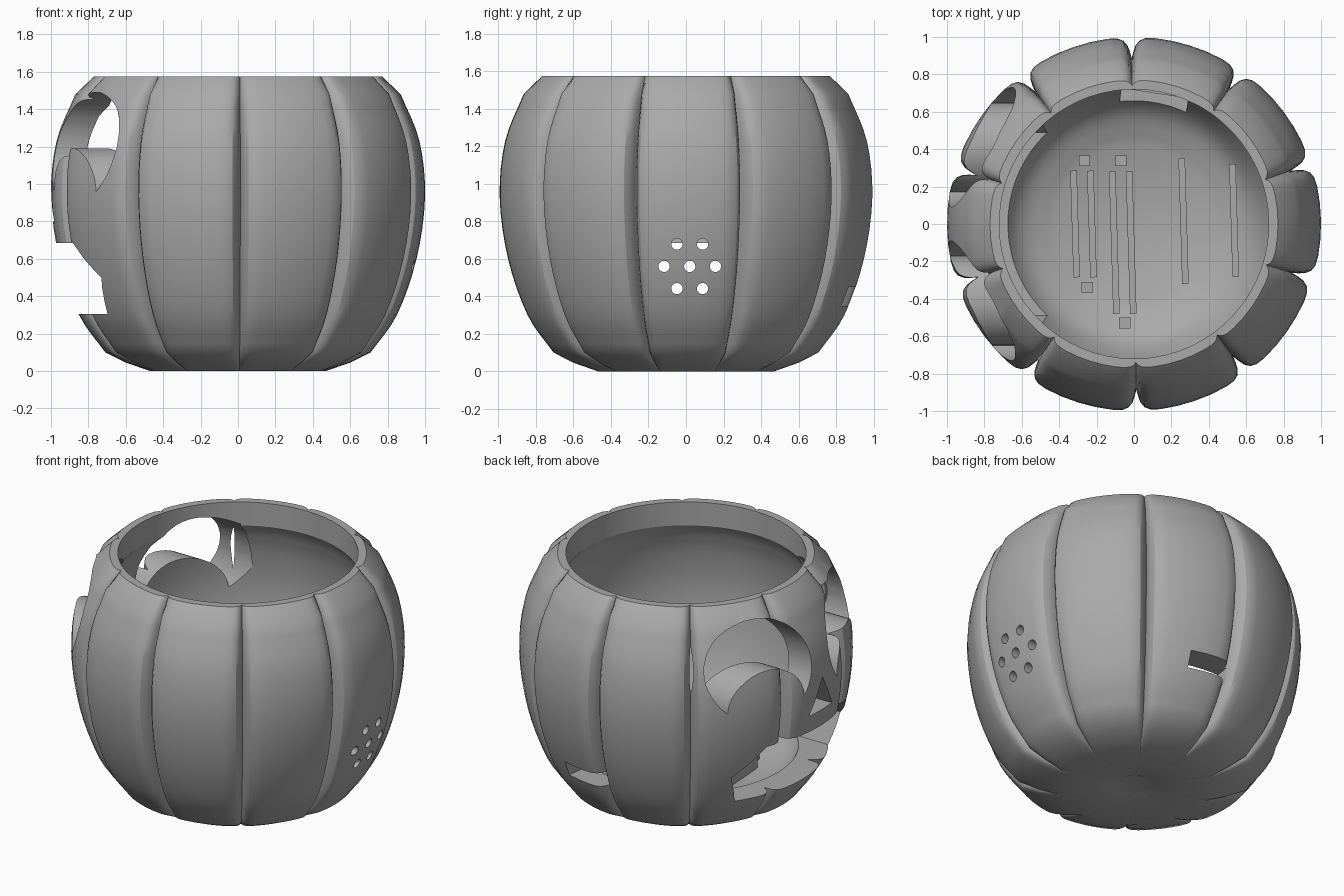
import bpy, bmesh, math
from mathutils import Vector, Matrix

cube = bpy.data.objects.get("Cube")
if cube:
    bpy.data.objects.remove(cube)

grey = bpy.data.materials.new("plain_grey")
grey.use_nodes = True
grey.diffuse_color = (0.4, 0.4, 0.4, 1)
grey.node_tree.nodes["Principled BSDF"].inputs["Base Color"].default_value = (0.4, 0.4, 0.4, 1)


def make_object(name, bm):
    bmesh.ops.recalc_face_normals(bm, faces=bm.faces)
    mesh = bpy.data.meshes.new(name)
    bm.to_mesh(mesh)
    bm.free()
    mesh.materials.append(grey)
    obj = bpy.data.objects.new(name, mesh)
    bpy.context.collection.objects.link(obj)
    return obj


def smooth_path(points, steps=4):
    """Catmull-Rom curve through the points."""
    pts = [Vector(p) for p in points]
    ext = [2 * pts[0] - pts[1]] + pts + [2 * pts[-1] - pts[-2]]
    out = []
    for a, b, c, d in zip(ext, ext[1:], ext[2:], ext[3:]):
        for k in range(steps):
            t = k / steps
            out.append(0.5 * (2 * b + (c - a) * t + (2 * a - 5 * b + 4 * c - d) * t * t
                              + (3 * b - a - 3 * c + d) * t ** 3))
    return out + [pts[-1]]


# Profile points: rib radius, groove radius, height
outer = smooth_path([(0.71, 0.65, 0.1), (0.85, 0.76, 0.3), (0.955, 0.85, 0.6), (1.0, 0.885, 0.93),
                     (0.97, 0.87, 1.23), (0.87, 0.80, 1.48)])
inner = smooth_path([(0.76, 0.76, 1.36), (0.81, 0.81, 1.2), (0.835, 0.835, 0.95), (0.80, 0.80, 0.65),
                     (0.72, 0.72, 0.4), (0.61, 0.61, 0.22), (0.42, 0.42, 0.13)])
profile = ([Vector(p) for p in [(0.12, 0.12, 0), (0.47, 0.47, 0), (0.6, 0.56, 0.045)]] + outer
           + [Vector(p) for p in [(0.77, 0.74, 1.575), (0.72, 0.72, 1.575), (0.72, 0.72, 1.42)]] + inner)

# Ribbed shell: ten pillow ribs with narrow grooves, hollow inside
RIBS = 10
half = [(0, 0), (0.3, 0), (0.6, 0), (0.76, 0.04), (0.86, 0.16), (0.93, 0.4), (0.97, 0.7)]
section = [(-u, f) for u, f in reversed(half[1:])] + half + [(1, 1)]
bm = bmesh.new()
rings = []
for rib_r, groove_r, z in profile:
    ring = []
    for i in range(RIBS):
        for u, f in section:
            a = math.radians(0.8 + 36 * i + 18 * u)
            r = rib_r + (groove_r - rib_r) * f
            ring.append(bm.verts.new((r * math.cos(a), r * math.sin(a), z)))
    rings.append(ring)
n = len(rings[0])
for low, high in zip(rings, rings[1:]):
    for j in range(n):
        k = (j + 1) % n
        bm.faces.new((low[j], low[k], high[k], high[j]))
for ring, z in ((rings[0], 0.05), (rings[-1], 0.1)):
    tip = bm.verts.new((0, 0, z))
    for j in range(n):
        bm.faces.new((ring[j], ring[(j + 1) % n], tip))
shell = make_object("ribbed_shell", bm)


def prism(bm, outline, x0, x1):
    """Extrude a y-z outline along x."""
    a = [bm.verts.new((x0, y, z)) for y, z in outline]
    b = [bm.verts.new((x1, y, z)) for y, z in outline]
    bm.faces.new(a)
    bm.faces.new(b[::-1])
    for j in range(len(a)):
        k = (j + 1) % len(a)
        bm.faces.new((a[j], b[j], b[k], a[k]))


def box(bm, centre, size, angle=0):
    m = (Matrix.Translation(centre) @ Matrix.Rotation(math.radians(angle), 4, 'Z')
         @ Matrix.Diagonal((*size, 1)))
    bmesh.ops.create_cube(bm, size=1, matrix=m)


def arc(cy, cz, r, a0, a1, steps):
    angles = [math.radians(a0 + (a1 - a0) * i / steps) for i in range(steps + 1)]
    return [(cy + r * math.cos(a), cz + r * math.sin(a)) for a in angles]


def cut(bm, name):
    cutter = make_object(name, bm)
    mod = shell.modifiers.new(name, 'BOOLEAN')
    mod.operation, mod.solver, mod.object = 'DIFFERENCE', 'EXACT', cutter
    bpy.context.view_layer.objects.active = shell
    bpy.ops.object.modifier_apply(modifier=name)
    bpy.data.objects.remove(cutter)


# Face openings: round eyes with a raised cheek, triangle nose, angular mouth
bm = bmesh.new()
eye = arc(0.41, 1.17, 0.32, -41.5, 221.5, 40) + arc(0.41, 0.95, 0.24, 178, 2, 24)
for side in (1, -1):
    prism(bm, [(side * y, z) for y, z in eye], -1.2, -0.4)
prism(bm, [(-0.12, 0.8), (0.12, 0.8), (0, 1.02)], -1.2, -0.5)
prism(bm, [(-0.49, 0.305), (0.49, 0.305), (0.57, 0.5), (0.41, 0.685), (-0.41, 0.685), (-0.57, 0.5)],
      -1.2, -0.4)
cut(bm, "face_cutter")

# Seven round speaker holes
bm = bmesh.new()
hole_centres = [(0.02, 0.56)] + arc(0.02, 0.56, 0.137, 0, 300, 5)
for y, z in hole_centres:
    prism(bm, arc(y, z, 0.03, 0, 345, 23), 0.5, 1.2)
cut(bm, "speaker_cutter")

# Cable slot and its pocket inside the wall
bm = bmesh.new()
box(bm, (0.13, 0.85, 0.4), (0.29, 0.5, 0.1), -8.7)
cut(bm, "slot_cutter")
bm = bmesh.new()
box(bm, (0.1, 0.62, 0.4), (0.36, 0.16, 0.24), -8.7)
cut(bm, "pocket_cutter")

# Board rails standing on the floor
bm = bmesh.new()
for x, y, length in ((-0.315, 0, 0.57), (-0.225, 0, 0.57), (-0.105, -0.1, 0.76), (-0.015, -0.1, 0.76),
                     (0.265, 0.015, 0.67), (0.535, 0.02, 0.6)):
    box(bm, (x, y, 0.2), (0.035, length, 0.2), 1.7)
make_object("board_rails", bm)

# Hooked clips at the rail ends
bm = bmesh.new()
for x, y, way in ((-0.265, 0.34, 1), (-0.07, 0.34, 1), (-0.25, -0.34, -1), (-0.05, -0.53, -1)):
    box(bm, (x, y + way * 0.015, 0.36), (0.06, 0.025, 0.54))
    box(bm, (x, y - way * 0.01, 0.61), (0.06, 0.04, 0.04))
make_object("board_clips", bm)

# Smooth shading with crisp edges
bpy.ops.object.select_all(action='DESELECT')
shell.select_set(True)
bpy.context.view_layer.objects.active = shell
bpy.ops.object.shade_smooth_by_angle(angle=math.radians(28))
